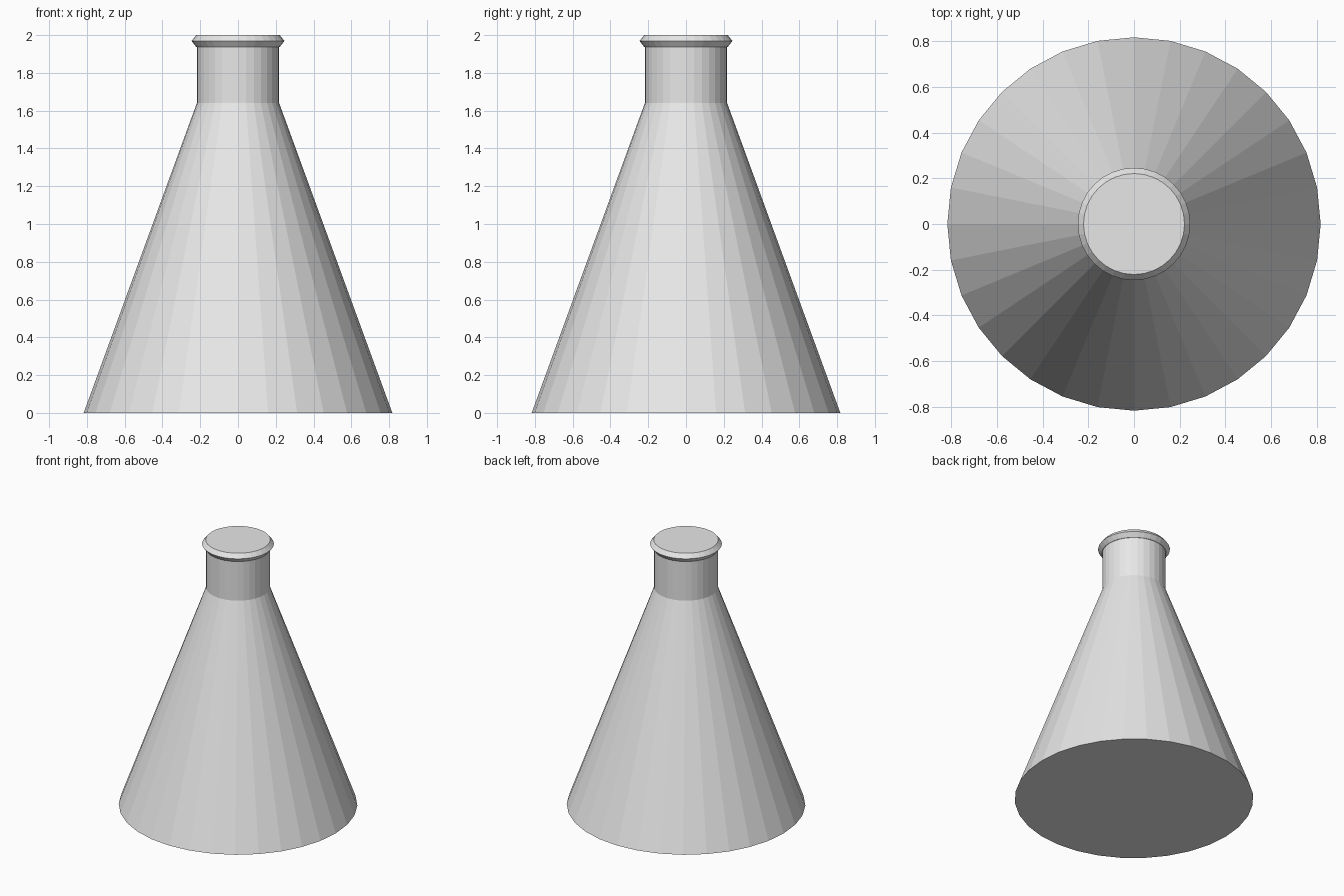
import bpy
import bmesh
from math import cos, sin, tau

SIDES = 32

cube = bpy.data.objects.get("Cube")
if cube:
    bpy.data.objects.remove(cube, do_unlink=True)

# Single pale grey material
grey = bpy.data.materials.new("pale_grey")
grey.use_nodes = True
colour = (0.8, 0.8, 0.8, 1)
grey.diffuse_color = colour
grey.node_tree.nodes["Principled BSDF"].inputs["Base Color"].default_value = colour


def turned(name, profile):
    """Flat-shaded solid of revolution from (radius, height) points, capped at both ends."""
    bm = bmesh.new()
    rings = [[bm.verts.new((r * cos(tau * i / SIDES), r * sin(tau * i / SIDES), z))
              for i in range(SIDES)] for r, z in profile]
    for low, high in zip(rings, rings[1:]):
        for i in range(SIDES):
            j = (i + 1) % SIDES
            bm.faces.new((low[i], low[j], high[j], high[i]))
    bm.faces.new(rings[0][::-1])
    bm.faces.new(rings[-1])
    mesh = bpy.data.meshes.new(name)
    bm.to_mesh(mesh)
    bm.free()
    mesh.materials.append(grey)
    obj = bpy.data.objects.new(name, mesh)
    bpy.context.collection.objects.link(obj)
    return obj


# Conical body running into a straight neck
turned("flask_body", [(0.817, 0), (0.218, 1.64), (0.218, 1.937)])

# Bevelled rim with a flat closed top
turned("flask_rim", [(0.221, 1.937), (0.246, 1.969), (0.221, 2)])
